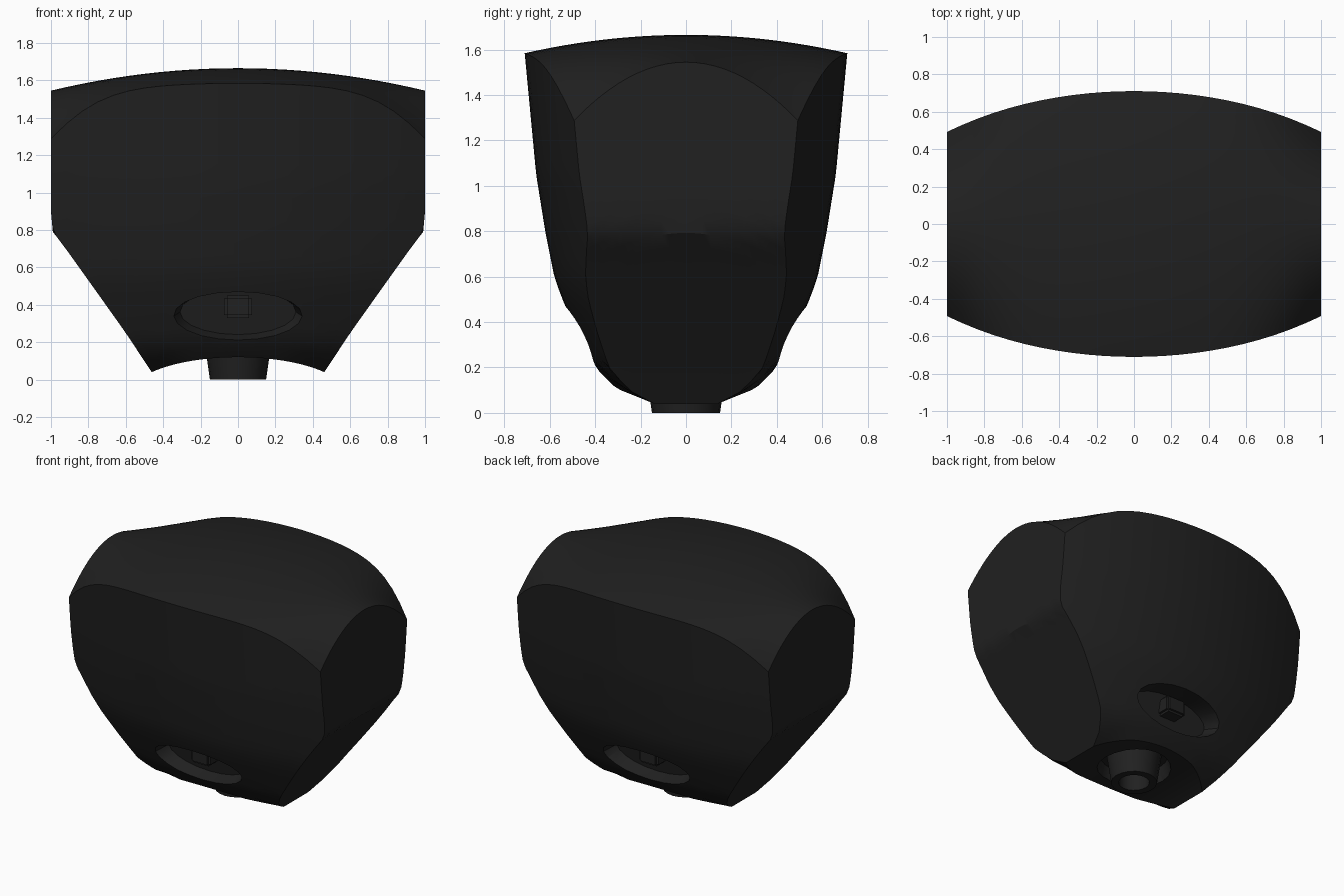
import bpy, bmesh, math
from mathutils import Matrix

if "Cube" in bpy.data.objects:
    bpy.data.objects.remove(bpy.data.objects["Cube"])

black = bpy.data.materials.new("matte black")
black.diffuse_color = (0.015, 0.015, 0.015, 1)
black.use_nodes = True
black.node_tree.nodes["Principled BSDF"].inputs["Base Color"].default_value = black.diffuse_color

# silhouette profiles: half depth and half width against height
DEPTH = [(0.03, .16), (.06, .22), (.1, .30), (.2, .40), (.35, .475), (.5, .545),
         (.6, .58), (.8, .62), (1.05, .66), (1.6, .712)]
WIDTH = [(.03, .455), (.25, .60), (.72, .935), (.79, .99), (.9, 1.0), (1.6, 1.0)]


def lerp(table, z):
    if z <= table[0][0]:
        return table[0][1]
    for (a, va), (b, vb) in zip(table, table[1:]):
        if z <= b:
            return va + (vb - va) * (z - a) / (b - a)
    return table[-1][1]


def plan(u, v, z):
    x = u * lerp(WIDTH, z)
    return x, v * (lerp(DEPTH, z) - .19 * x * x)


def shape(u, v, t):
    """Map a point of the unit block onto the domed, tapered body."""
    low = .04 + .08 * (1 - u * u)
    top = 1.55
    for _ in range(5):
        x, y = plan(u, v, top)
        top = 1.665 - .12 * x * x - .16 * y * y - .9 * x ** 6 * y * y
    z = low + t * (top - low)
    x, y = plan(u, v, z)
    return x, y, z


def add_object(name, bm):
    bmesh.ops.recalc_face_normals(bm, faces=bm.faces)
    me = bpy.data.meshes.new(name)
    bm.to_mesh(me)
    bm.free()
    ob = bpy.data.objects.new(name, me)
    bpy.context.collection.objects.link(ob)
    me.materials.append(black)
    return ob


def cone(name, r1, r2, length, matrix, sides=20):
    bm = bmesh.new()
    bmesh.ops.create_cone(bm, cap_ends=True, segments=sides, radius1=r1, radius2=r2,
                          depth=length, matrix=matrix)
    return add_object(name, bm)


def cut(ob, cutter):
    cutter.hide_render = True
    mod = ob.modifiers.new("cut", 'BOOLEAN')
    mod.operation, mod.solver, mod.object = 'DIFFERENCE', 'EXACT', cutter
    bpy.context.view_layer.objects.active = ob
    bpy.ops.object.modifier_apply(modifier=mod.name)
    bpy.data.objects.remove(cutter)


def smooth(ob):
    bpy.ops.object.select_all(action='DESELECT')
    ob.select_set(True)
    bpy.context.view_layer.objects.active = ob
    bpy.ops.object.shade_smooth_by_angle(angle=math.radians(30))


# main body
bm = bmesh.new()
bmesh.ops.create_cube(bm, size=2)
bmesh.ops.subdivide_edges(bm, edges=bm.edges[:], cuts=23, use_grid_fill=True)
for v in bm.verts:
    v.co = shape(v.co.x, v.co.y, (v.co.z + 1) / 2)
body = add_object("body", bm)

# oval pockets in front and back
for s in (-1, 1):
    m = (Matrix.Translation((0, s * .47, .335)) @ Matrix.Rotation(s * math.radians(-12), 4, 'X')
         @ Matrix.Diagonal((1, 1, .4, 1)) @ Matrix.Rotation(s * math.radians(-90), 4, 'X'))
    cut(body, cone("pocket_cutter", .31, .39, .26, m))

# round recess around the stem
cut(body, cone("stem_recess_cutter", .28, .22, .26, Matrix.Translation((0, 0, .07))))
smooth(body)

# hollow stem under the body
stem = cone("stem", .15, .185, .24, Matrix.Translation((0, 0, .12)))
cut(stem, cone("stem_bore_cutter", .1, .1, .24, Matrix.Translation((0, 0, .0))))
smooth(stem)

# small rib inside each pocket
for s, name in ((-1, "front_pocket_rib"), (1, "back_pocket_rib")):
    bm = bmesh.new()
    bmesh.ops.create_cube(bm, size=1, matrix=Matrix.Translation((0, s * .375, .39))
                          @ Matrix.Diagonal((.15, .12, .12, 1)))
    bmesh.ops.bevel(bm, geom=bm.edges[:], offset=.015, segments=2, affect='EDGES')
    smooth(add_object(name, bm))
